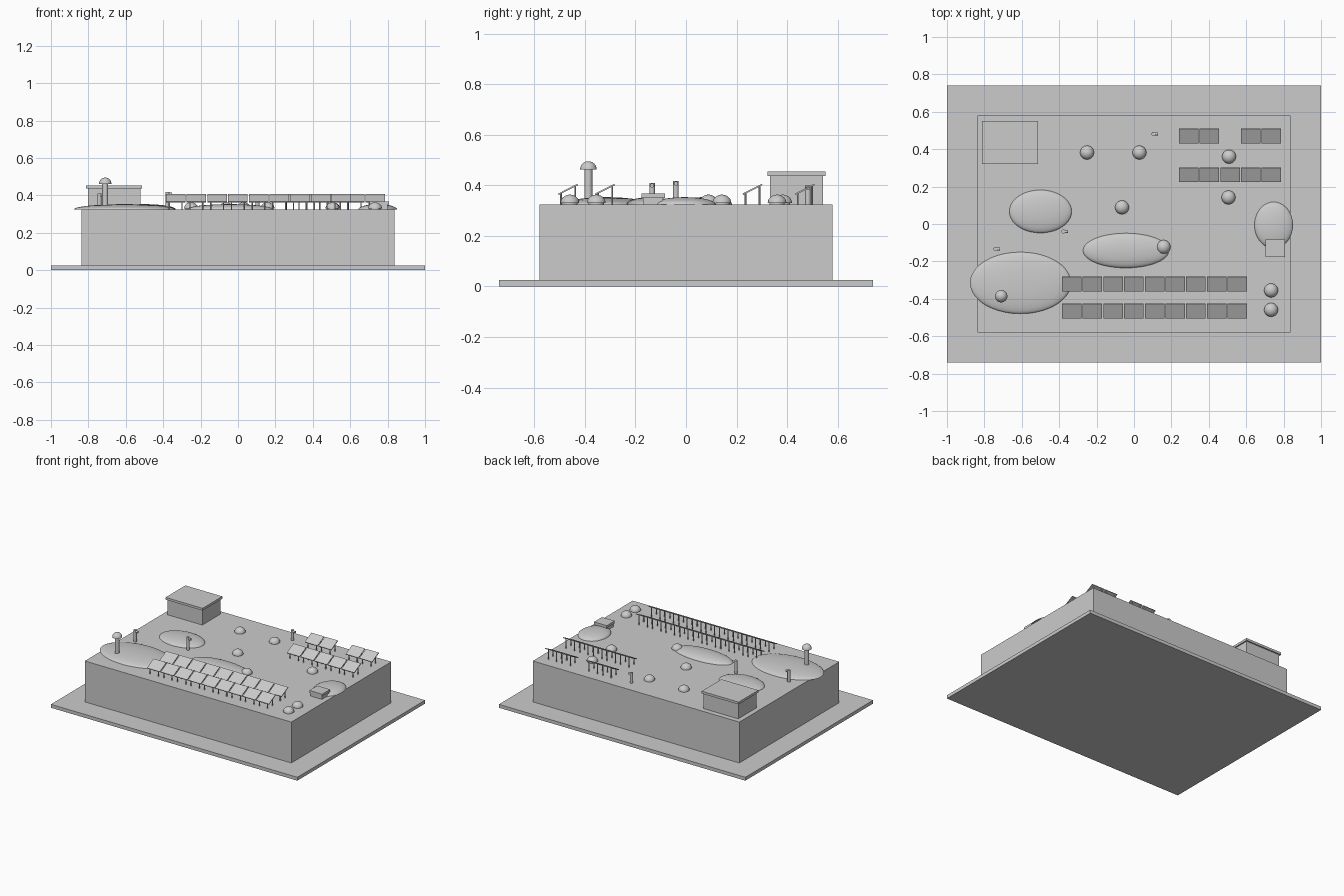
import bpy, bmesh, math
from mathutils import Matrix, Vector

cube = bpy.data.objects.get("Cube")
if cube:
    bpy.data.objects.remove(cube, do_unlink=True)

grey = bpy.data.materials.new("light_grey")
grey.use_nodes = True
grey.diffuse_color = (0.6, 0.6, 0.6, 1)
grey.node_tree.nodes["Principled BSDF"].inputs["Base Color"].default_value = (0.6, 0.6, 0.6, 1)

ROOF = 0.325


def finish(name, bm, smooth=False):
    mesh = bpy.data.meshes.new(name)
    bmesh.ops.recalc_face_normals(bm, faces=bm.faces)
    bm.to_mesh(mesh)
    bm.free()
    mesh.materials.append(grey)
    ob = bpy.data.objects.new(name, mesh)
    bpy.context.scene.collection.objects.link(ob)
    if smooth:
        bpy.ops.object.select_all(action='DESELECT')
        ob.select_set(True)
        bpy.context.view_layer.objects.active = ob
        bpy.ops.object.shade_smooth_by_angle(angle=math.radians(40))
    return ob


def add_box(bm, lo, hi, tilt=0):
    lo, hi = Vector(lo), Vector(hi)
    m = (Matrix.Translation((lo + hi) / 2) @ Matrix.Rotation(tilt, 4, 'X')
         @ Matrix.Diagonal((*(hi - lo), 1)))
    bmesh.ops.create_cube(bm, size=1, matrix=m)


def box(name, lo, hi):
    bm = bmesh.new()
    add_box(bm, lo, hi)
    return finish(name, bm)


def add_tube(bm, a, b, r, sides=16):
    a, b = Vector(a), Vector(b)
    m = Matrix.Translation((a + b) / 2) @ (b - a).to_track_quat('Z', 'Y').to_matrix().to_4x4()
    bmesh.ops.create_cone(bm, cap_ends=True, segments=sides, radius1=r, radius2=r,
                          depth=(b - a).length, matrix=m)


def add_dome(bm, centre, radii):
    # Upper half of an ellipsoid with a flat underside
    part = bmesh.new()
    bmesh.ops.create_uvsphere(part, u_segments=40, v_segments=20, radius=1)
    bmesh.ops.bisect_plane(part, geom=part.verts[:] + part.edges[:] + part.faces[:],
                           plane_co=(0, 0, 0), plane_no=(0, 0, -1), clear_outer=True)
    bmesh.ops.holes_fill(part, edges=[e for e in part.edges if e.is_boundary])
    part.transform(Matrix.Translation(centre) @ Matrix.Diagonal((*radii, 1)))
    tmp = bpy.data.meshes.new("tmp")
    part.to_mesh(tmp)
    part.free()
    bm.from_mesh(tmp)
    bpy.data.meshes.remove(tmp)


# Ground slab and main block
box("ground_slab", (-1, -0.74, 0), (1, 0.74, 0.025))
box("main_block", (-0.838, -0.579, 0.025), (0.838, 0.579, ROOF))

# Rooftop shed with an overhanging lid
box("shed_walls", (-0.803, 0.332, ROOF), (-0.522, 0.541, 0.438))
box("shed_roof", (-0.813, 0.322, 0.437), (-0.513, 0.551, 0.454))

# Low planted mounds
for i, (x, y, rx, ry) in enumerate([(-0.50, 0.067, 0.167, 0.115), (-0.043, -0.142, 0.23, 0.093),
                                    (-0.607, -0.315, 0.27, 0.165), (0.747, -0.006, 0.103, 0.124)]):
    bm = bmesh.new()
    add_dome(bm, (x, y, ROOF), (rx, ry, 0.028))
    finish(f"mound_{i + 1}", bm, True)

# Small hatch box
box("hatch_box", (0.708, -0.17, ROOF), (0.8, -0.09, 0.354))
box("hatch_lid", (0.702, -0.176, 0.35), (0.806, -0.084, 0.367))

# Domed vents with short necks
vents = [(-0.251, 0.382), (0.029, 0.382), (-0.064, 0.089), (0.508, 0.36),
         (0.505, 0.142), (0.158, -0.123), (0.733, -0.355), (0.733, -0.459)]
for i, (x, y) in enumerate(vents):
    bm = bmesh.new()
    add_tube(bm, (x, y, ROOF), (x, y, 0.334), 0.03, 24)
    add_dome(bm, (x, y, 0.33), (0.037, 0.037, 0.033))
    finish(f"dome_vent_{i + 1}", bm, True)

# Tall capped vent
bm = bmesh.new()
add_tube(bm, (-0.71, -0.386, ROOF), (-0.71, -0.386, 0.465), 0.016, 24)
add_dome(bm, (-0.71, -0.386, 0.462), (0.033, 0.033, 0.033))
finish("tall_vent", bm, True)

# Elbow pipes with a stub pointing left
for i, (x, y, top) in enumerate([(0.104, 0.482, 0.4), (-0.377, -0.04, 0.418),
                                 (-0.741, -0.134, 0.41)]):
    bm = bmesh.new()
    add_tube(bm, (x, y, ROOF), (x, y, top), 0.011)
    add_tube(bm, (x, y, top - 0.011), (x + 0.024, y, top - 0.011), 0.008)
    finish(f"elbow_pipe_{i + 1}", bm, True)


# Tilted solar panels on thin posts
PITCH, WIDTH, TILT = 0.1107, 0.104, math.radians(27)


def panel_row(name, x0, y, slots):
    panels, posts = bmesh.new(), bmesh.new()
    for k in slots:
        x = x0 + k * PITCH
        add_box(panels, (x, y - 0.043, 0.381), (x + WIDTH, y + 0.043, 0.387), TILT)
        for dx in (0.018, WIDTH - 0.018):
            for dy in (-0.028, 0.028):
                top = 0.382 + dy * math.tan(TILT)
                add_tube(posts, (x + dx, y + dy, ROOF), (x + dx, y + dy, top), 0.0035, 8)
    finish(name + "_panels", panels)
    finish(name + "_posts", posts, True)


panel_row("front_row", -0.385, -0.466, range(9))
panel_row("second_row", -0.385, -0.32, range(9))
panel_row("third_row", 0.24, 0.263, range(5))
panel_row("back_row", 0.24, 0.47, (0, 1, 3, 4))
